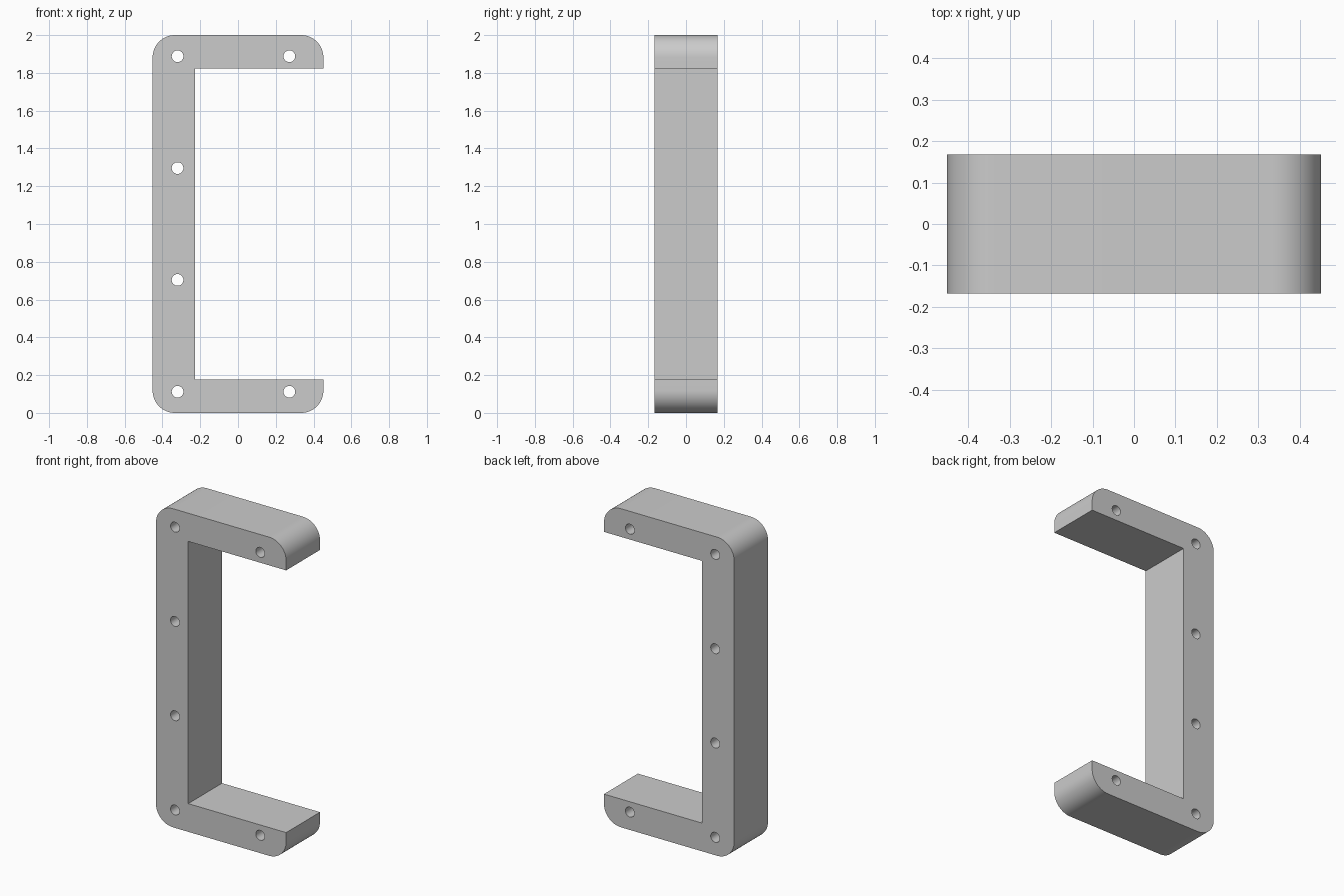
import bpy, bmesh, math

old = bpy.data.objects.get("Cube")
if old:
    bpy.data.objects.remove(old, do_unlink=True)

W, H, D = 0.452, 2.0, 0.168      # half width, height, half depth
R = 0.118                        # outer corner radius
INNER_X, INNER_Z = -0.228, 0.177
HOLE_R = 0.031

grey = bpy.data.materials.new("plain grey")
grey.use_nodes = True
colour = (0.6, 0.6, 0.6, 1)
grey.diffuse_color = colour
grey.node_tree.nodes["Principled BSDF"].inputs["Base Color"].default_value = colour


def arc(cx, cz, start, steps=16):
    """Quarter circle, counter-clockwise from the start angle in degrees."""
    angles = [math.radians(start + 90 * i / steps) for i in range(steps + 1)]
    return [(cx + R * math.cos(a), cz + R * math.sin(a)) for a in angles]


def prism(name, outline, half_depth):
    """Extrude an x-z outline along y."""
    bm = bmesh.new()
    face = bm.faces.new([bm.verts.new((x, -half_depth, z)) for x, z in outline])
    new = bmesh.ops.extrude_face_region(bm, geom=[face])["geom"]
    moved = [v for v in new if isinstance(v, bmesh.types.BMVert)]
    bmesh.ops.translate(bm, verts=moved, vec=(0, 2 * half_depth, 0))
    bmesh.ops.recalc_face_normals(bm, faces=bm.faces)
    mesh = bpy.data.meshes.new(name)
    bm.to_mesh(mesh)
    bm.free()
    mesh.materials.append(grey)
    obj = bpy.data.objects.new(name, mesh)
    bpy.context.collection.objects.link(obj)
    return obj


# C-shaped bracket outline: four rounded outer corners, square inner corners
outline = (arc(-W + R, R, 180) + arc(W - R, R, 270)
           + [(W, INNER_Z), (INNER_X, INNER_Z),
              (INNER_X, H - INNER_Z), (W, H - INNER_Z)]
           + arc(W - R, H - R, 0) + arc(-W + R, H - R, 90))
bracket = prism("bracket", outline, D)

# Screw holes: four along the spine, one near the end of each arm
left, pitch, low = -0.32, 0.592, 0.112
centres = [(left, low + i * pitch) for i in range(4)]
centres += [(left + pitch, low), (left + pitch, H - low)]
for i, (cx, cz) in enumerate(centres):
    ring = [(cx + HOLE_R * math.cos(math.tau * k / 32),
             cz + HOLE_R * math.sin(math.tau * k / 32)) for k in range(32)]
    cutter = prism(f"hole_cutter_{i + 1}", ring, D * 1.5)
    cutter.hide_render = True
    cutter.hide_set(True)
    cut = bracket.modifiers.new(f"screw hole {i + 1}", "BOOLEAN")
    cut.operation = "DIFFERENCE"
    cut.solver = "EXACT"
    cut.object = cutter

# Apply the cuts, drop the cutters and smooth the curved faces
bpy.ops.object.select_all(action="DESELECT")
bracket.select_set(True)
bpy.context.view_layer.objects.active = bracket
for mod in list(bracket.modifiers):
    cutter = mod.object
    bpy.ops.object.modifier_apply(modifier=mod.name)
    bpy.data.objects.remove(cutter, do_unlink=True)
bpy.ops.object.shade_smooth_by_angle(angle=math.radians(30))
